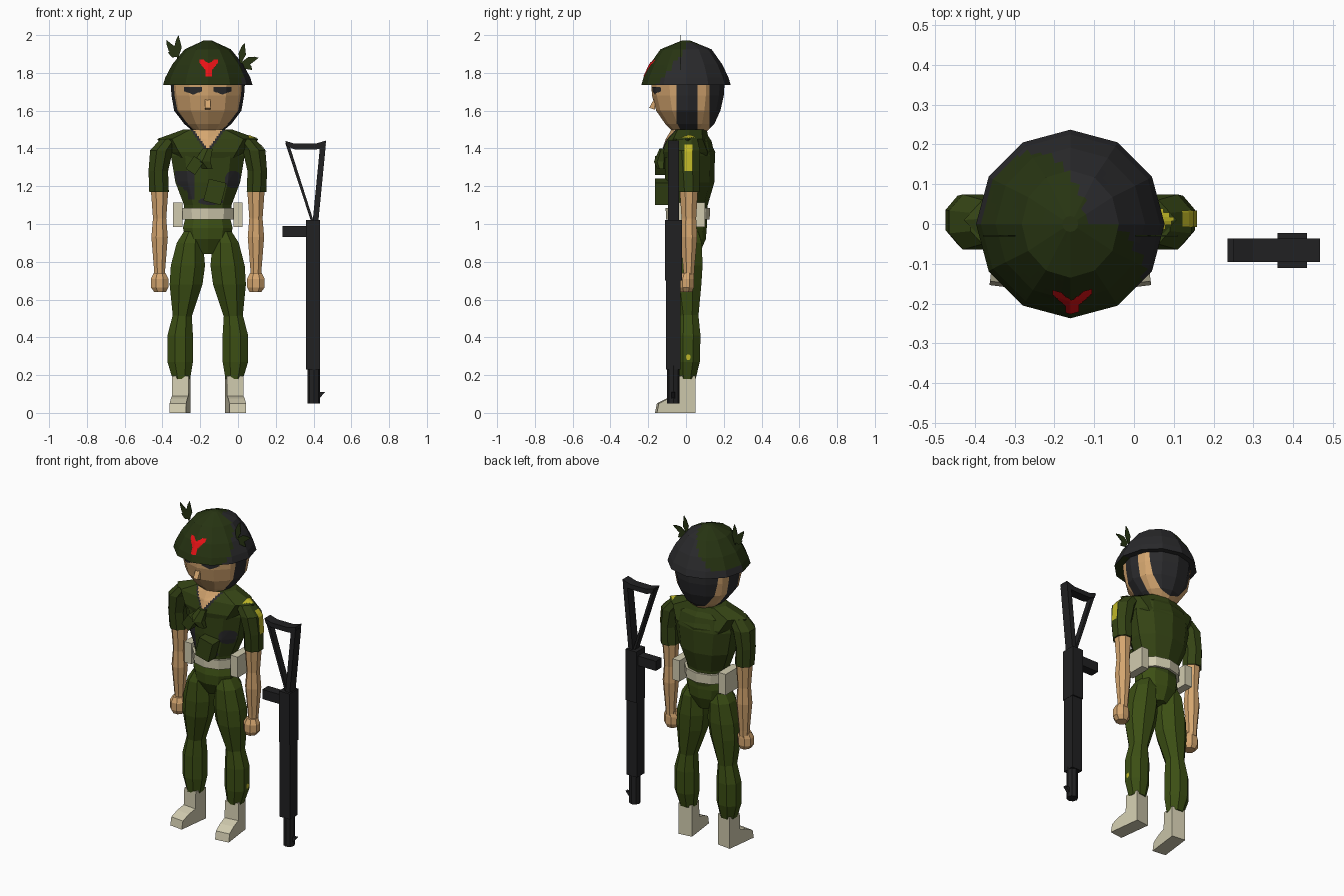
import bpy, bmesh, math
from mathutils import Vector, Matrix
from mathutils.bvhtree import BVHTree

if "Cube" in bpy.data.objects:
    bpy.data.objects.remove(bpy.data.objects["Cube"])

CX = -0.16  # centre line of the figure


def material(name, r, g, b):
    m = bpy.data.materials.new(name)
    m.diffuse_color = (r, g, b, 1)
    m.use_nodes = True
    m.node_tree.nodes["Principled BSDF"].inputs["Base Color"].default_value = m.diffuse_color
    return m


SKIN = material("skin tan", 0.66, 0.38, 0.16)
OLIVE = material("trouser olive", 0.045, 0.078, 0.007)
SHIRT = material("shirt green", 0.034, 0.056, 0.007)
CAMO = material("helmet green", 0.02, 0.034, 0.006)
DARK = material("charcoal", 0.023, 0.023, 0.025)
GUN = material("gun black", 0.015, 0.015, 0.016)
BEIGE = material("canvas beige", 0.64, 0.60, 0.43)
YELLOW = material("patch yellow", 0.52, 0.47, 0.02)
RED = material("red", 0.82, 0.006, 0.008)


def finish(name, bm, mat, normals=True):
    if normals:
        bmesh.ops.recalc_face_normals(bm, faces=bm.faces)
    me = bpy.data.meshes.new(name)
    bm.to_mesh(me)
    bm.free()
    me.materials.append(mat)
    ob = bpy.data.objects.new(name, me)
    bpy.context.collection.objects.link(ob)
    return ob


def loft(name, rings, n, mat, turn=0.0):
    """Skin elliptical rings (x, y, z, rx, ry), bottom to top."""
    bm = bmesh.new()
    loops = []
    for x, y, z, rx, ry in rings:
        angles = [2 * math.pi * (i + turn) / n - math.pi / 2 for i in range(n)]
        loops.append([bm.verts.new((x + rx * math.cos(a), y + ry * math.sin(a), z)) for a in angles])
    for a, b in zip(loops, loops[1:]):
        for i in range(n):
            j = (i + 1) % n
            bm.faces.new((a[i], a[j], b[j], b[i]))
    bm.faces.new(loops[0][::-1])
    bm.faces.new(loops[-1])
    return finish(name, bm, mat)


def box(name, lo, hi, mat, tilt=0.0):
    """Box between two corners, tilted about the y axis."""
    lo, hi = Vector(lo), Vector(hi)
    bm = bmesh.new()
    bmesh.ops.create_cube(bm, size=1)
    m = Matrix.Translation((lo + hi) / 2) @ Matrix.Rotation(tilt, 4, 'Y') @ Matrix.Diagonal((*(hi - lo), 1))
    bm.transform(m)
    return finish(name, bm, mat)


def extrude(name, pts, axis, at, thick, mat):
    """Extrude a 2D outline; axis 'X' takes (y, z), axis 'Y' takes (x, z)."""
    bm = bmesh.new()
    place = (lambda p, d: (d, p[0], p[1])) if axis == 'X' else (lambda p, d: (p[0], d, p[1]))
    a = [bm.verts.new(place(p, at - thick / 2)) for p in pts]
    b = [bm.verts.new(place(p, at + thick / 2)) for p in pts]
    bm.faces.new(a)
    bm.faces.new(b[::-1])
    for i in range(len(pts)):
        j = (i + 1) % len(pts)
        bm.faces.new((a[i], b[i], b[j], a[j]))
    return finish(name, bm, mat)


def paint(ob, cuts, second, rule, divide=0):
    """Cut faces along planes, then give those passing the rule a second colour."""
    bm = bmesh.new()
    bm.from_mesh(ob.data)
    if divide:
        bmesh.ops.subdivide_edges(bm, edges=bm.edges, cuts=divide, use_grid_fill=True)
    for co, no in cuts:
        bmesh.ops.bisect_plane(bm, geom=bm.verts[:] + bm.edges[:] + bm.faces[:], plane_co=co, plane_no=no)
    for f in bm.faces:
        f.material_index = int(rule(f.calc_center_median()))
    bm.to_mesh(ob.data)
    bm.free()
    ob.data.materials.append(second)


def decal(name, target, mat, axis, u0, u1, v0, v1, inside=lambda u, v: True, n=16):
    """Thin patch projected on a part from the front, the right or the top."""
    src = bmesh.new()
    src.from_mesh(target.data)
    tree = BVHTree.FromBMesh(src)
    place, d = {'front': (lambda u, v: (u, -2, v), (0, 1, 0)),
                'right': (lambda u, v: (2, u, v), (-1, 0, 0)),
                'top': (lambda u, v: (u, v, 4), (0, 0, -1))}[axis]
    d = Vector(d)
    bm = bmesh.new()
    grid = {}
    for i in range(n + 1):
        for j in range(n + 1):
            hit = tree.ray_cast(Vector(place(u0 + (u1 - u0) * i / n, v0 + (v1 - v0) * j / n)), d)[0]
            if hit:
                grid[i, j] = bm.verts.new(hit - d * 0.004)
    for i in range(n):
        for j in range(n):
            quad = [grid.get(k) for k in ((i, j), (i + 1, j), (i + 1, j + 1), (i, j + 1))]
            if all(quad) and inside(2 * (i + .5) / n - 1, 2 * (j + .5) / n - 1):
                bm.faces.new(quad)
    for v in [v for v in bm.verts if not v.link_faces]:
        bm.verts.remove(v)
    src.free()
    return finish(name, bm, mat, normals=False)


def oval(u, v):
    return u * u + v * v < 1


# Head with hair at the back and a chin strap at the sides
head = loft("head", [(CX, 0.02, 1.48, .065, .08), (CX, .02, 1.53, .125, .13), (CX, .012, 1.60, .178, .17),
                     (CX, .01, 1.68, .192, .19), (CX, .01, 1.76, .198, .195)], 12, SKIN)
paint(head, [((0, y, 0), (0, 1, 0)) for y in (-.05, .06, .125)], DARK,
      lambda c: (c.y > .125 and c.z > 1.49) or (-.05 < c.y < .06 and abs(c.x - CX) > .07))
loft("neck", [(CX, .02, 1.38, .06, .06), (CX, .02, 1.54, .06, .065)], 8, SKIN)
extrude("nose", [(-.165, 1.67), (-.195, 1.615), (-.165, 1.605)], 'X', CX, .03, SKIN)
for side, s in (("left", -1), ("right", 1)):
    a, b = sorted((CX + s * .03, CX + s * .125))
    decal(side + "_eye", head, DARK, 'front', a, b, 1.685, 1.725, lambda u, v: v > abs(u) - 1.1)

# Helmet, half dark with a green patch on the upper left
helmet = loft("helmet", [(CX, 0, 1.735, .237, .237), (CX, 0, 1.775, .225, .225), (CX, 0, 1.845, .188, .192),
                         (CX, 0, 1.925, .122, .135), (CX, 0, 1.972, .02, .02)], 12, CAMO)
paint(helmet, [((0, 0, 0), (0, 1, 0))], DARK, lambda c: c.y > 0 and not (
    ((c.x - CX + .1) / .14) ** 2 + (c.y / .18) ** 2 < 1 and c.z > 1.78)
    or (c.x > CX + .12 and c.y > -.12 + (c.z - 1.78) * .8), divide=3)
decal("red_mark", helmet, RED, 'front', -.205, -.105, 1.78, 1.87,
      lambda u, v: abs(u) < .28 + .75 * (v + .3) and v < .55 + abs(u) * .8 or abs(u) < .3 and v < .2, 24)


def leaf(name, base, tip, width):
    b, t = Vector(base), Vector(tip)
    side = Vector((b.y - t.y, t.x - b.x)).normalized() * width
    m = b.lerp(t, .5)
    extrude(name, [b, m + side, b.lerp(t, .8) + side * .6, t, m - side], 'Y', -.03, .004, CAMO)


for i, (base, tip) in enumerate([((-.32, 1.87), (-.315, 2.0)), ((-.32, 1.88), (-.38, 1.975)),
                                 ((-.31, 1.89), (-.37, 1.91)), ((.01, 1.84), (.035, 1.96)),
                                 ((.01, 1.85), (.11, 1.88)), ((.02, 1.86), (.075, 1.815))]):
    leaf("helmet_leaf_%d" % i, base, tip, .02)

# Shirt, collar cape and belt
torso = loft("shirt", [(CX, .01, 1.0, .125, .10), (CX, .01, 1.10, .132, .105), (CX, .02, 1.22, .18, .13),
                       (CX, .02, 1.36, .205, .133), (CX, .02, 1.44, .19, .115), (CX, .02, 1.49, .10, .08)], 10, SHIRT)
collar = loft("collar_cape", [(CX, .015, 1.35, .19, .135), (CX, .015, 1.38, .215, .14),
                              (CX, .01, 1.45, .268, .11), (CX, .02, 1.50, .13, .09)], 8, SHIRT)
decal("undershirt", collar, DARK, 'front', -.25, -.07, 1.37, 1.498, lambda u, v: abs(u) < (v + 1) / 2)
chest = decal("bare_chest", collar, SKIN, 'front', -.235, -.085, 1.395, 1.499, lambda u, v: abs(u) < (v + 1) / 2)
chest.location.y = -.003
decal("left_shirt_patch", torso, DARK, 'front', -.34, -.23, 1.13, 1.28, lambda u, v: v > -u * .6 - .3 or u > .4)
decal("right_shirt_patch", torso, DARK, 'front', -.07, .02, 1.19, 1.28, oval)
decal("belly_patch", torso, DARK, 'front', -.21, -.08, 1.10, 1.14, oval)
loft("scarf_knot", [(-.16, -.13, 1.29, .03, .02), (-.19, -.135, 1.33, .05, .035), (-.16, -.12, 1.40, .03, .02)], 6, SHIRT)
box("scarf_end", (-.26, -.165, 1.27), (-.20, -.10, 1.35), SHIRT, .6)
box("chest_pouch", (-.17, -.165, 1.11), (-.075, -.09, 1.23), SHIRT, .25)
loft("belt", [(CX, .01, 1.025, .142, .115), (CX, .01, 1.085, .146, .118)], 10, BEIGE)
loft("hips", [(CX, .01, .84, .05, .06), (CX, .005, .92, .125, .10), (CX, .005, .98, .138, .105),
              (CX, .01, 1.03, .125, .10)], 10, OLIVE)

# Arms, legs, boots and belt pouches on both sides
for side, s in (("left", -1), ("right", 1)):
    def limb(name, rings, mat, n=8):
        return loft(side + name, [(CX + s * o, y, z, rx, ry) for o, y, z, rx, ry in rings], n, mat, .5)

    sleeve = limb("_sleeve", [(.258, .015, 1.17, .056, .06), (.262, .01, 1.28, .056, .066),
                              (.245, .005, 1.39, .065, .075), (.20, .005, 1.45, .055, .06)], SHIRT)
    limb("_forearm", [(.255, .015, .72, .03, .03), (.255, .015, .76, .032, .032), (.255, .015, .93, .047, .048),
                      (.255, .015, 1.03, .038, .042), (.255, .015, 1.18, .05, .052)], SKIN)
    limb("_hand", [(.252, 0, .64, .034, .035), (.255, 0, .665, .05, .046), (.255, 0, .71, .05, .046),
                   (.255, .005, .74, .034, .036)], SKIN, 8)
    limb("_thigh", [(.135, .01, .51, .054, .06), (.115, .0, .68, .094, .088), (.105, .0, .78, .098, .095),
                    (.095, .0, .90, .075, .09), (.08, .0, .96, .05, .07)], OLIVE)
    limb("_calf", [(.14, .005, .18, .05, .05), (.146, .01, .27, .073, .068), (.146, .012, .41, .073, .07),
                   (.135, .01, .52, .054, .06)], OLIVE)
    boot = extrude(side + "_boot", [(.045, 0), (.045, .195), (-.04, .195), (-.045, .09), (-.10, .075),
                                    (-.15, .05), (-.16, 0)], 'X', 0, .088, BEIGE)
    boot.location.x = CX + s * .14
    boot.rotation_euler.z = s * math.radians(7)
    x = CX + s * .16
    box(side + "_belt_pouch", (x - .025, -.04, .985), (x + .025, .10, 1.115), BEIGE)

# Yellow patches on the right shoulder, sleeve and calf
decal("sleeve_badge", sleeve, YELLOW, 'right', -.008, .034, 1.28, 1.42, n=8)
decal("shoulder_strap", collar, YELLOW, 'top', .055, .104, -.045, .06, n=10)
decal("calf_mark", bpy.data.objects["right_calf"], YELLOW, 'right', 0, .025, .28, .31, oval, 8)

# Rifle standing muzzle down
box("rifle_receiver", (.36, -.11, .70), (.435, -.022, 1.02), GUN)
box("rifle_handguard", (.36, -.105, .23), (.433, -.03, .72), GUN)
loft("rifle_barrel", [(.402, -.067, .05, .033, .033), (.402, -.067, .25, .033, .033)], 8, GUN)
extrude("rifle_sight", [(.43, .075), (.46, .11), (.42, .11)], 'Y', -.067, .02, GUN)
box("rifle_magazine", (.235, -.095, .93), (.37, -.037, .99), GUN)
extrude("rifle_butt", [(.25, 1.44), (.30, 1.425), (.41, 1.425), (.467, 1.442), (.46, 1.40), (.41, 1.395),
                       (.30, 1.395), (.26, 1.41)], 'Y', -.066, .058, GUN)
extrude("rifle_stock_strut", [(.25, 1.43), (.268, 1.43), (.402, 1.01), (.388, 1.01)], 'Y', -.066, .04, GUN)
extrude("rifle_stock_bar", [(.435, 1.42), (.465, 1.42), (.425, 1.01), (.395, 1.01)], 'Y', -.066, .058, GUN)
